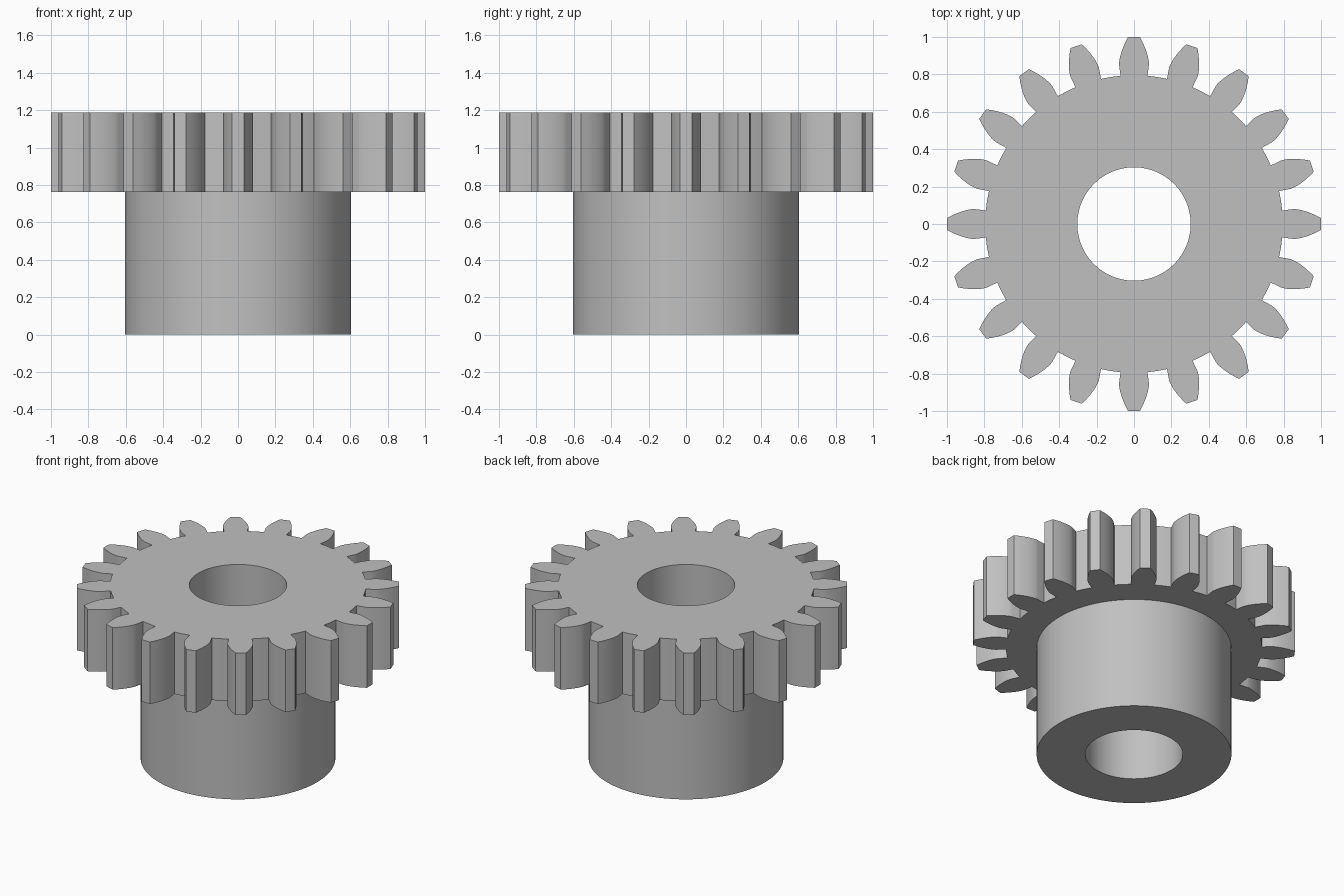
import bpy
import bmesh
from math import acos, cos, sin, tan, pi, radians, sqrt
from mathutils import Vector

if "Cube" in bpy.data.objects:
    bpy.data.objects.remove(bpy.data.objects["Cube"], do_unlink=True)

TEETH = 20
MODULE = 1 / 11
PITCH_R = MODULE * TEETH / 2
BASE_R = PITCH_R * cos(radians(20))
ROOT_R = PITCH_R - 1.25 * MODULE
TIP_R = 1.0
HUB_R, BORE_R = 0.605, 0.303
HUB_TOP, GEAR_TOP = 0.762, 1.187

steel = bpy.data.materials.new("plain grey")
steel.use_nodes = True
grey = (0.53, 0.53, 0.53, 1)
steel.diffuse_color = grey
steel.node_tree.nodes["Principled BSDF"].inputs["Base Color"].default_value = grey


def polar(r, a):
    return Vector((r * cos(a), r * sin(a), 0))


def circle(r, count=96):
    return [polar(r, 2 * pi * i / count) for i in range(count)]


def involute(a):
    return tan(a) - a


def half_angle(r):
    """Half the angular thickness of a tooth at radius r."""
    a = acos(min(1, BASE_R / r))
    return pi / (2 * TEETH) + involute(radians(20)) - involute(a)


def gear_outline(steps=8):
    base_half = half_angle(BASE_R)
    flank = [(ROOT_R, base_half - 0.003)]
    for i in range(steps + 1):
        # denser near the base circle, where the curve starts
        r = BASE_R + (TIP_R - BASE_R) * (i / steps) ** 1.5
        flank.append((r, half_angle(r)))
    points = []
    for t in range(TEETH):
        mid = 2 * pi * t / TEETH
        points += [polar(r, mid - h) for r, h in flank]
        points.append(polar(TIP_R, mid))
        points += [polar(r, mid + h) for r, h in reversed(flank)]
        points.append(polar(ROOT_R, mid + pi / TEETH))
    return points


def bored_prism(name, outline, z0, z1):
    """Extrude an outline with a round bore through its centre."""
    bm = bmesh.new()
    for loop in (outline, circle(BORE_R)):
        verts = [bm.verts.new(p + Vector((0, 0, z0))) for p in loop]
        for i, v in enumerate(verts):
            bm.edges.new((verts[i - 1], v))
    bmesh.ops.triangle_fill(bm, edges=bm.edges[:], use_beauty=True)
    top = bmesh.ops.extrude_face_region(bm, geom=bm.faces[:])["geom"]
    moved = [g for g in top if isinstance(g, bmesh.types.BMVert)]
    bmesh.ops.translate(bm, verts=moved, vec=(0, 0, z1 - z0))
    bmesh.ops.recalc_face_normals(bm, faces=bm.faces[:])
    mesh = bpy.data.meshes.new(name)
    bm.to_mesh(mesh)
    bm.free()
    mesh.materials.append(steel)
    obj = bpy.data.objects.new(name, mesh)
    bpy.context.collection.objects.link(obj)
    bpy.ops.object.select_all(action="DESELECT")
    obj.select_set(True)
    bpy.context.view_layer.objects.active = obj
    bpy.ops.object.shade_smooth_by_angle(angle=radians(25))


# Toothed wheel on top of a plain cylindrical hub
bored_prism("gear_wheel", gear_outline(), HUB_TOP, GEAR_TOP)
bored_prism("hub", circle(HUB_R), 0, HUB_TOP)
